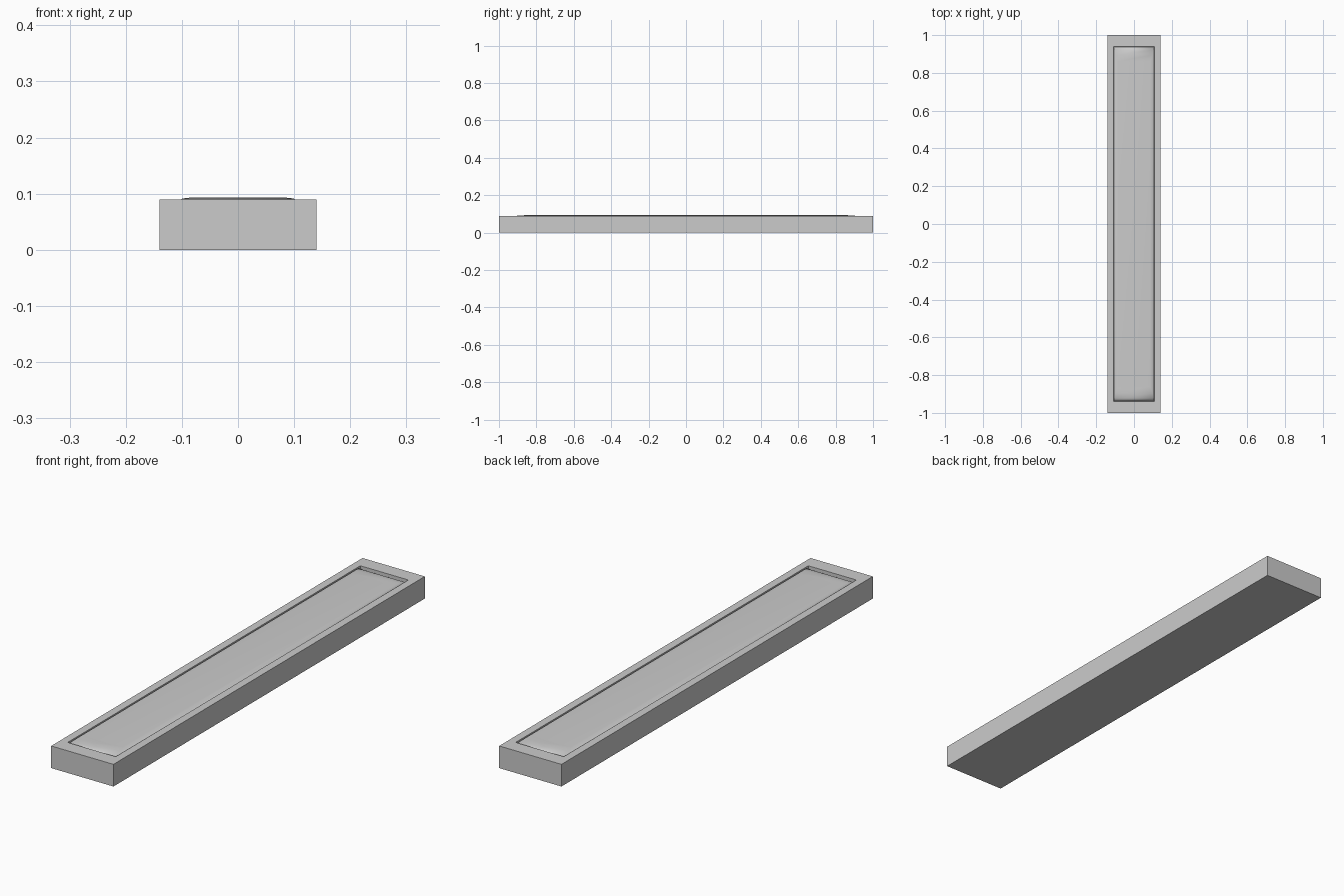
import bpy, bmesh

if "Cube" in bpy.data.objects:
    bpy.data.objects.remove(bpy.data.objects["Cube"])


def stacked_rings(name, rings, smooth=False):
    """Solid skinned through rectangles given as (half_x, half_y, z)."""
    bm = bmesh.new()
    loops = []
    for hx, hy, z in rings:
        loops.append([bm.verts.new((sx * hx, sy * hy, z))
                      for sx, sy in ((-1, -1), (1, -1), (1, 1), (-1, 1))])
    for a, b in zip(loops, loops[1:]):
        for i in range(4):
            j = (i + 1) % 4
            bm.faces.new((a[i], a[j], b[j], b[i]))
    bm.faces.new(loops[0][::-1])
    bm.faces.new(loops[-1])
    bmesh.ops.recalc_face_normals(bm, faces=bm.faces)
    for f in bm.faces:
        f.smooth = smooth
    mesh = bpy.data.meshes.new(name)
    bm.to_mesh(mesh)
    bm.free()
    obj = bpy.data.objects.new(name, mesh)
    bpy.context.collection.objects.link(obj)
    return obj


# Long rectangular housing with a shallow tray sunk into the top
stacked_rings("housing", [
    (0.14, 1.0, 0.0),
    (0.14, 1.0, 0.09),
    (0.108, 0.94, 0.09),
    (0.108, 0.94, 0.075),
])

# Softly pillowed insert that fills the tray and rises just above the rim
stacked_rings("panel_insert", [
    (0.107, 0.938, 0.074),
    (0.107, 0.938, 0.078),
    (0.104, 0.922, 0.087),
    (0.099, 0.895, 0.0915),
    (0.085, 0.86, 0.093),
], smooth=True)
